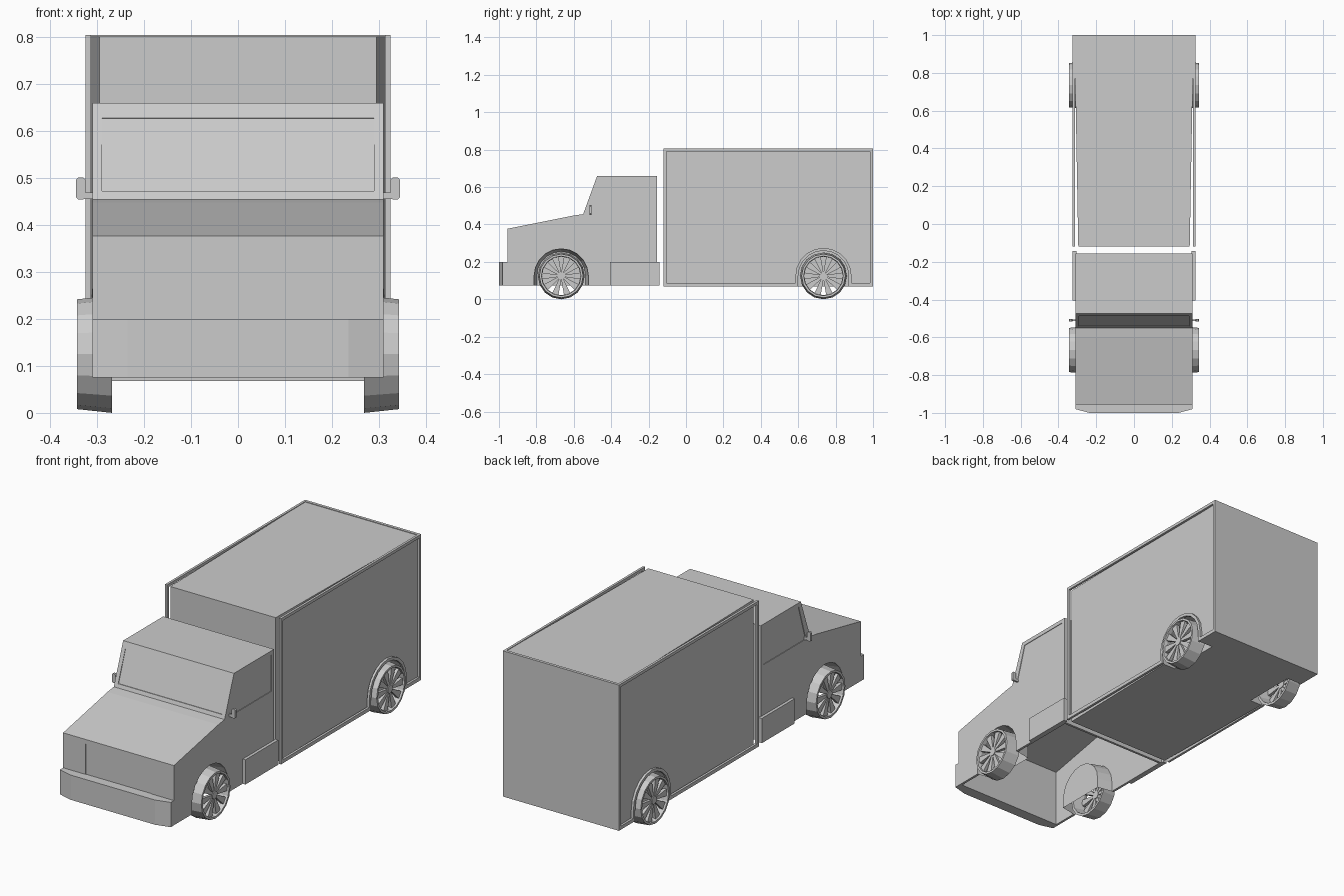
import bpy, bmesh, math
from mathutils import Matrix

if "Cube" in bpy.data.objects:
    bpy.data.objects.remove(bpy.data.objects["Cube"])

grey = bpy.data.materials.new("plain grey")
grey.diffuse_color = (0.6, 0.6, 0.6, 1)
grey.use_nodes = True
grey.node_tree.nodes["Principled BSDF"].inputs["Base Color"].default_value = grey.diffuse_color


def finish(name, bm, normals=True):
    if normals:
        bmesh.ops.recalc_face_normals(bm, faces=bm.faces)
    me = bpy.data.meshes.new(name)
    bm.to_mesh(me)
    bm.free()
    me.materials.append(grey)
    ob = bpy.data.objects.new(name, me)
    bpy.context.collection.objects.link(ob)
    return ob


def prism(name, pts, x0, x1):
    """Extrude a (y, z) profile from x0 to x1."""
    bm = bmesh.new()
    a = [bm.verts.new((x0, y, z)) for y, z in pts]
    b = [bm.verts.new((x1, y, z)) for y, z in pts]
    bm.faces.new(a)
    bm.faces.new(b)
    for i in range(len(pts)):
        j = (i + 1) % len(pts)
        bm.faces.new((a[i], a[j], b[j], b[i]))
    return finish(name, bm)


def block(name, x0, x1, y0, y1, z0, z1):
    return prism(name, [(y0, z0), (y1, z0), (y1, z1), (y0, z1)], x0, x1)


def arch(yc, r, z0, n=10):
    """Wheel arch outline with straight legs down to z0, from front to back."""
    arc = [(yc - r * math.cos(math.pi * i / n), 0.125 + r * math.sin(math.pi * i / n))
           for i in range(n + 1)]
    return [(yc - r, z0)] + arc + [(yc + r, z0)]


def cut(ob, cutter):
    mod = ob.modifiers.new("cut", 'BOOLEAN')
    mod.operation, mod.solver, mod.object = 'DIFFERENCE', 'EXACT', cutter
    bpy.context.view_layer.update()
    bpy.context.view_layer.objects.active = ob
    bpy.ops.object.modifier_apply(modifier=mod.name)
    bpy.data.objects.remove(cutter)


FRONT, REAR = -0.667, 0.735

# Cargo box, slightly narrower at the front, notched for the rear wheels
cargo = block("cargo_box", -0.315, 0.315, -0.12, 0.99, 0.068, 0.802)
for v in cargo.data.vertices:
    if v.co.y < 0:
        v.co.x *= 0.295 / 0.315
for s in (-1, 1):
    cut(cargo, prism("notch", arch(REAR, 0.14, 0.0), s * 0.24, s * 0.4))
block("cargo_back", -0.325, 0.325, 0.985, 1.0, 0.068, 0.805)

# Raised frame round each cargo side, following the wheel arch
outer = [(-0.12, 0.068)] + arch(REAR, 0.135, 0.068) + [(1, 0.068), (1, 0.805), (-0.12, 0.805)]
inner = [(-0.105, 0.086)] + arch(REAR, 0.15, 0.086) + [(0.985, 0.086), (0.985, 0.79), (-0.105, 0.79)]
for s in (-1, 1):
    bm = bmesh.new()
    loops = [[bm.verts.new((s * x, y, z)) for y, z in p]
             for p, x in ((outer, 0.313), (outer, 0.325), (inner, 0.325), (inner, 0.313))]
    for k in range(4):
        a, b = loops[k], loops[(k + 1) % 4]
        for i in range(len(a)):
            j = (i + 1) % len(a)
            bm.faces.new((a[i], a[j], b[j], b[i]))
    finish("cargo_side_frame", bm)

# Cab shell, hollow and open underneath
cab = prism("cab", [(-0.955, 0.075), (-0.155, 0.075), (-0.155, 0.66), (-0.475, 0.66),
                    (-0.55, 0.455), (-0.6, 0.448), (-0.955, 0.377)], -0.31, 0.31)
cut(cab, prism("cavity", [(-0.943, 0.0), (-0.167, 0.0), (-0.167, 0.648), (-0.467, 0.648),
                          (-0.542, 0.443), (-0.598, 0.436), (-0.943, 0.367)], -0.298, 0.298))
for s in (-1, 1):
    cut(cab, prism("arch_hole", arch(FRONT, 0.145, 0.0), s * 0.28, s * 0.4))
    # Side windows, shallow recesses
    cut(cab, prism("window_recess", [(-0.515, 0.455), (-0.175, 0.455), (-0.175, 0.64), (-0.458, 0.64)],
                   s * 0.307, s * 0.4))
# Windscreen and grille recesses
cut(cab, prism("screen_recess", [(-0.540, 0.473), (-0.484, 0.627), (-0.50, 0.635), (-0.56, 0.473)],
               -0.29, 0.29))
cut(cab, block("grille_recess", -0.185, 0.185, -1.1, -0.952, 0.2, 0.355))

# Front wheel housings
for s in (-1, 1):
    bm = bmesh.new()
    a = [bm.verts.new((s * 0.31, y, z)) for y, z in arch(FRONT, 0.147, 0.075)]
    b = [bm.verts.new((s * 0.22, y, z)) for y, z in arch(FRONT, 0.130, 0.075)]
    for i in range(len(a) - 1):
        bm.faces.new((a[i], a[i + 1], b[i + 1], b[i]))
    bm.faces.new(b)
    finish("wheel_housing", bm)

# Bumper with angled corners
bm = bmesh.new()
plan = [(-0.31, -0.95), (-0.31, -0.98), (-0.235, -1.0), (0.235, -1.0), (0.31, -0.98), (0.31, -0.95)]
f = bm.faces.new([bm.verts.new((x, y, 0.075)) for x, y in plan])
top = bmesh.ops.extrude_face_region(bm, geom=[f])["geom"]
bmesh.ops.translate(bm, vec=(0, 0, 0.125), verts=[v for v in top if isinstance(v, bmesh.types.BMVert)])
finish("bumper", bm)

for s in (-1, 1):
    # Side steps and mirrors
    block("side_step", s * 0.305, s * 0.325, -0.405, -0.142, 0.075, 0.2)
    block("mirror_arm", s * 0.305, s * 0.33, -0.514, -0.506, 0.456, 0.470)
    bm = bmesh.new()
    bmesh.ops.create_cube(bm, size=1, matrix=Matrix.Translation((s * 0.335, -0.51, 0.478))
                          @ Matrix.Diagonal((0.02, 0.012, 0.047, 1)))
    bmesh.ops.bevel(bm, geom=[e for e in bm.edges if abs(e.verts[0].co.y - e.verts[1].co.y) > 0.005],
                    offset=0.005, segments=1, affect='EDGES')
    finish("mirror", bm)


def wheel(s, yc, n=16, spokes=10):
    # Tyre and rim: closed ring swept from an (x, radius) section
    section = [(0.268, 0.125), (0.343, 0.117), (0.343, 0.106), (0.325, 0.103), (0.268, 0.112)]
    bm = bmesh.new()
    rings = [[bm.verts.new((s * x, yc + r * math.sin(2 * math.pi * i / n),
                            0.125 - r * math.cos(2 * math.pi * i / n))) for x, r in section]
             for i in range(n)]
    for i in range(n):
        a, b = rings[i], rings[(i + 1) % n]
        for k in range(len(section)):
            m = (k + 1) % len(section)
            bm.faces.new((a[k], a[m], b[m], b[k]))
    finish("tyre", bm)
    # Hub and wedge spokes
    hub = [(yc + 0.02 * math.cos(2 * math.pi * i / n), 0.125 + 0.02 * math.sin(2 * math.pi * i / n))
           for i in range(n)]
    prism("hub", hub, s * 0.315, s * 0.338)
    for i in range(spokes):
        t = 2 * math.pi * i / spokes
        pts = [(0.015, -0.35), (0.106, -0.17), (0.106, 0.17), (0.015, 0.35)]
        prism("spoke", [(yc + r * math.cos(t + d), 0.125 + r * math.sin(t + d)) for r, d in pts],
              s * 0.318, s * 0.334)


for s in (-1, 1):
    for yc in (FRONT, REAR):
        wheel(s, yc)
